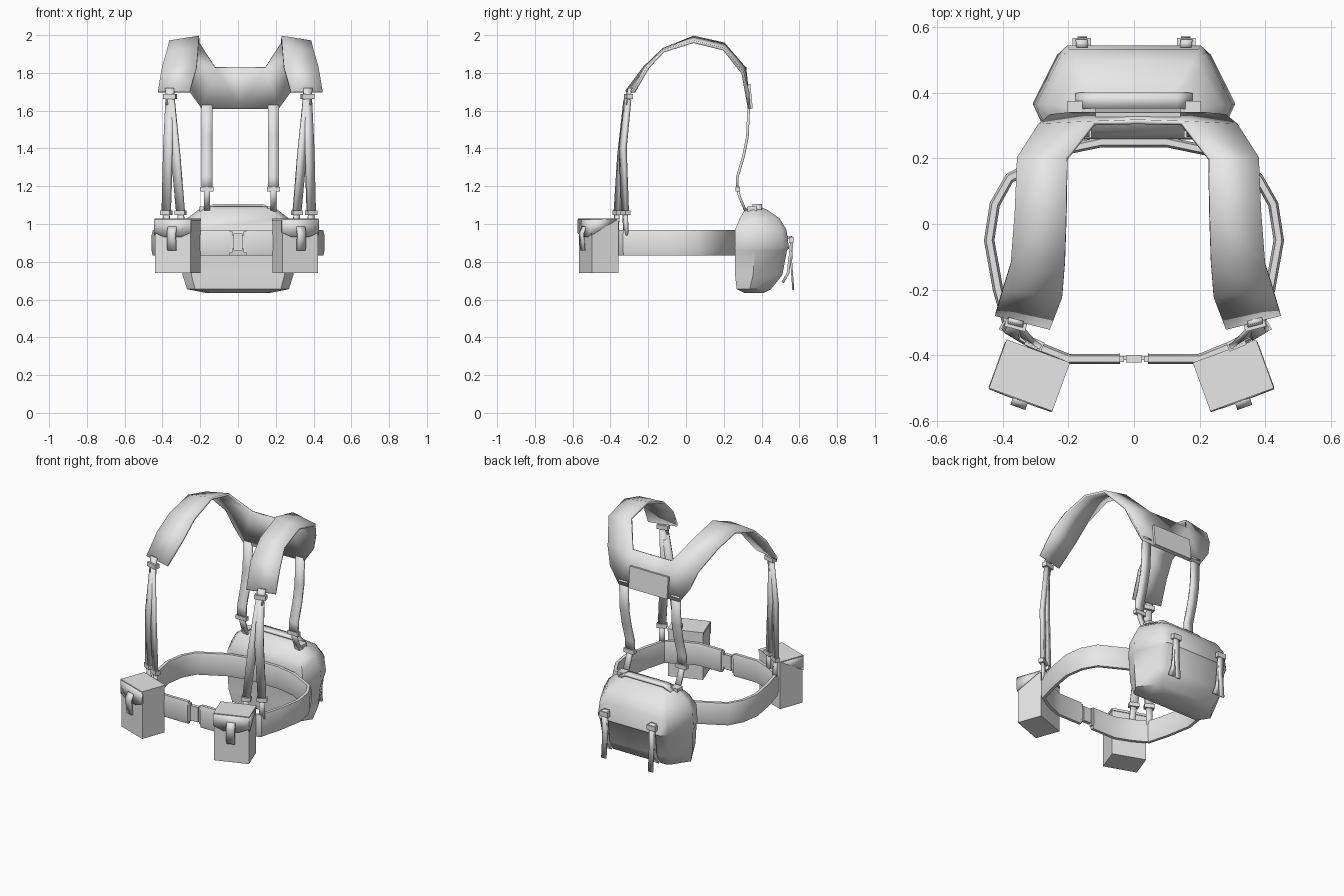
import bpy, bmesh, math
from mathutils import Vector, Matrix

if "Cube" in bpy.data.objects:
    bpy.data.objects.remove(bpy.data.objects["Cube"])

mat = bpy.data.materials.new("light_grey")
mat.diffuse_color = (0.8, 0.8, 0.8, 1)
mat.use_nodes = True
mat.node_tree.nodes["Principled BSDF"].inputs["Base Color"].default_value = mat.diffuse_color


def make(name, verts, faces, thick=0, mirror=None, angle=40):
    """Mesh part, optionally thickened and mirrored about x = mirror."""
    bm = bmesh.new()
    vs = [bm.verts.new(v) for v in verts]
    for f in faces:
        bm.faces.new([vs[i] for i in f])
    bmesh.ops.recalc_face_normals(bm, faces=bm.faces)
    me = bpy.data.meshes.new(name)
    bm.to_mesh(me)
    bm.free()
    ob = bpy.data.objects.new(name, me)
    bpy.context.collection.objects.link(ob)
    me.materials.append(mat)
    bpy.ops.object.select_all(action='DESELECT')
    ob.select_set(True)
    bpy.context.view_layer.objects.active = ob
    bpy.ops.object.shade_smooth_by_angle(angle=math.radians(angle))
    if thick:
        m = ob.modifiers.new("thickness", 'SOLIDIFY')
        m.thickness, m.offset = thick, 0
    if mirror is not None:
        ob.location.x = mirror
        for v in me.vertices:
            v.co.x -= mirror
        m = ob.modifiers.new("mirror", 'MIRROR')
        m.use_clip = True
        m.merge_threshold = 0.0005
    return ob


def loft(name, rings, closed=True, cap=True, **kw):
    """Skin a list of equally long point rings."""
    n = len(rings[0])
    verts = [p for r in rings for p in r]
    faces = []
    for i in range(len(rings) - 1):
        for j in range(n if closed else n - 1):
            k = (j + 1) % n
            faces.append((i*n + j, i*n + k, (i+1)*n + k, (i+1)*n + j))
    if closed and cap:
        faces.append(tuple(range(n)))
        faces.append(tuple(range(len(verts) - n, len(verts))))
    return make(name, verts, faces, **kw)


def webbing(name, path, width, across=(1, 0, 0), thick=0.014, **kw):
    """Flat strap along a path; width may vary by point."""
    a = Vector(across).normalized()
    ws = width if isinstance(width, list) else [width] * len(path)
    rings = [[Vector(p) - a*w/2, Vector(p) + a*w/2] for p, w in zip(path, ws)]
    return loft(name, rings, closed=False, thick=thick, **kw)


def box(name, centre, size, rot=0, tilt=0, **kw):
    m = Matrix.Translation(centre) @ Matrix.Rotation(rot, 4, 'Z') @ Matrix.Rotation(tilt, 4, 'X')
    x, y, z = (s / 2 for s in size)
    rings = [[m @ Vector((sx*x, sy*y, h)) for sx, sy in ((-1, -1), (1, -1), (1, 1), (-1, 1))]
             for h in (-z, z)]
    return loft(name, rings, **kw)


# Padded waist belt: lens profile swept along half the waist, then mirrored
path = [Vector(p) for p in ((.042, -.412), (.2, -.412), (.3, -.372), (.38, -.325), (.415, -.2),
                            (.442, -.05), (.425, .06), (.38, .14), (.22, .225), (.1, .25), (0, .25))]
profile = [(-.009, .833), (.009, .833), (.016, .86), (.016, .94), (.009, .967),
           (-.009, .967), (-.016, .94), (-.016, .86)]
rings = []
for i, p in enumerate(path):
    t = (path[min(i+1, len(path)-1)] - path[max(i-1, 0)]).normalized()
    if i == len(path) - 1:
        t = Vector((-1, 0))
    n = Vector((t.y, -t.x))
    rings.append([(p.x + n.x*o, p.y + n.y*o, z) for o, z in profile])
belt = loft("waist_belt", rings, cap=False, mirror=0)
bm = bmesh.new()
bm.from_mesh(belt.data)
bm.verts.ensure_lookup_table()
bm.faces.new([bm.verts[i] for i in range(len(profile) - 1, -1, -1)])
bmesh.ops.recalc_face_normals(bm, faces=bm.faces)
bm.to_mesh(belt.data)
bm.free()

# Belt buckle in the front gap
box("belt_webbing", (0, -.41, .905), (.1, .01, .07))
box("buckle_centre", (0, -.412, .905), (.05, .022, .09))
box("buckle_bar", (.036, -.412, .905), (.012, .018, .11), mirror=0)

# Shoulder yoke: wide straps joined by the rear panel
C = .012
edges = [((.447, -.275, 1.70), (.28, -.317, 1.70)), ((.425, -.20, 1.83), (.243, -.22, 1.83)),
         ((.40, -.12, 1.915), (.235, -.12, 1.925)), ((.387, .04, 1.965), (.23, .04, 1.99)),
         ((.38, .20, 1.925), (.228, .20, 1.955)), ((.315, .30, 1.80), (.145, .308, 1.83))]
verts = [p for pair in edges for p in pair]
faces = [(2*i, 2*i + 1, 2*i + 3, 2*i + 2) for i in range(5)]
verts += [(.28, .328, 1.70), (.215, .335, 1.61), (C, .335, 1.61), (C, .312, 1.83)]
faces += [(10, 11, 13, 12), (11, 15, 14, 13)]
make("shoulder_yoke", verts, faces, thick=.014, mirror=C)
box("yoke_patch", (C, .34, 1.675), (.26, .014, .13), tilt=.1)

# Rear straps from the yoke down to the pack
webbing("rear_strap", [(.188, .333, 1.64), (.188, .325, 1.46), (.188, .305, 1.36),
                       (.188, .272, 1.25), (.188, .272, 1.18)], .056, mirror=C)
box("rear_strap_buckle", (.188, .274, 1.185), (.07, .024, .024), mirror=C)
webbing("rear_strap_tail", [(.188, .272, 1.19), (.188, .285, 1.14), (.188, .315, 1.07)],
        .034, mirror=C)

# Front straps: two from each shoulder to the belt
F = .004
out = (.85, .5, 0)
webbing("shoulder_tab", [(.37, -.297, 1.72), (.365, -.315, 1.63)], .046, (.95, .25, 0), mirror=F)
box("shoulder_buckle", (.368, -.305, 1.675), (.066, .032, .026), rot=.25, mirror=F)
webbing("front_outer_strap", [(.37, -.308, 1.66), (.378, -.335, 1.40), (.388, -.322, 1.06)],
        [.04, .05, .046], out, thick=.02, mirror=F)
box("outer_strap_buckle", (.388, -.322, 1.06), (.058, .03, .024), rot=.5, mirror=F)
webbing("outer_strap_tail", [(.388, -.322, 1.06), (.385, -.318, .94)], .034, out, mirror=F)
webbing("front_inner_strap", [(.362, -.315, 1.66), (.338, -.345, 1.36), (.312, -.365, 1.06)],
        [.036, .05, .046], out, thick=.016, mirror=F)
box("inner_strap_buckle", (.312, -.365, 1.06), (.056, .03, .024), rot=.4, mirror=F)
webbing("inner_strap_tail", [(.312, -.365, 1.06), (.305, -.372, .94)], .034, out, mirror=F)

# Front pouches, turned to follow the belt
P, ANG = -.008, math.radians(20)
pm = Matrix.Translation((.303, -.462, 0)) @ Matrix.Rotation(ANG, 4, 'Z')


def pouch_pts(pts):
    return [pm @ Vector(p) for p in pts]


box("pouch", (.303, -.462, .88), (.2, .15, .28), rot=ANG, mirror=P)
box("pouch_lid", (.303, -.462, 1.023), (.206, .158, .014), rot=ANG, mirror=P)
make("pouch_flap", pouch_pts([(-.103, -.078, 1.025), (.103, -.078, 1.025), (.103, -.078, .955),
                              (.045, -.08, .93), (-.045, -.08, .93), (-.103, -.078, .955)]),
     [(0, 1, 2, 3, 4, 5)], thick=.008, mirror=P)
make("pouch_flap_side", pouch_pts([(.102, -.078, 1.025), (.102, .07, 1.025), (.102, -.078, .94)]),
     [(0, 1, 2)], thick=.006, mirror=P)
loft("pouch_tab", [pouch_pts([(-.024, y, z), (.024, y, z)]) for y, z in
                   ((-.082, .985), (-.098, .95), (-.09, .86))], closed=False, thick=.012, mirror=P)

# Rear pack: rounded trapezoid rings (height, front, back, half width)
rings = []
for z, f, b, w in ((.635, .31, .41, .17), (.655, .268, .45, .27), (.73, .26, .51, .293),
                   (.862, .26, .535, .303), (.872, .258, .545, .309), (.97, .26, .532, .3),
                   (1.03, .285, .495, .268), (1.075, .31, .43, .21), (1.092, .33, .39, .15)):
    d = b - f
    half = [(w*.84, f), (w, f + d*.38), (w*.76, b - d*.1), (w*.66, b)]
    rings.append([(x, y, z) for x, y in half] + [(-x, y, z) for x, y in reversed(half)])
loft("rear_pack", rings, angle=50)

# Pack carry handle and closing straps
webbing("pack_handle", [(-.175, .375, 1.075), (-.13, .378, 1.1), (.13, .378, 1.1),
                        (.175, .375, 1.075)], .05, (0, 1, 0))
box("handle_anchor", (.18, .35, 1.08), (.05, .05, .025), mirror=0)
webbing("pack_strap", [(.158, .538, .93), (.16, .558, .93), (.16, .552, .84), (.16, .54, .74),
                       (.16, .512, .69)], .036, mirror=0)
box("pack_strap_buckle", (.16, .556, .915), (.056, .024, .03), mirror=0)
webbing("pack_strap_tail", [(.16, .562, .91), (.158, .557, .80), (.158, .568, .65)],
        .03, thick=.01, mirror=0)
